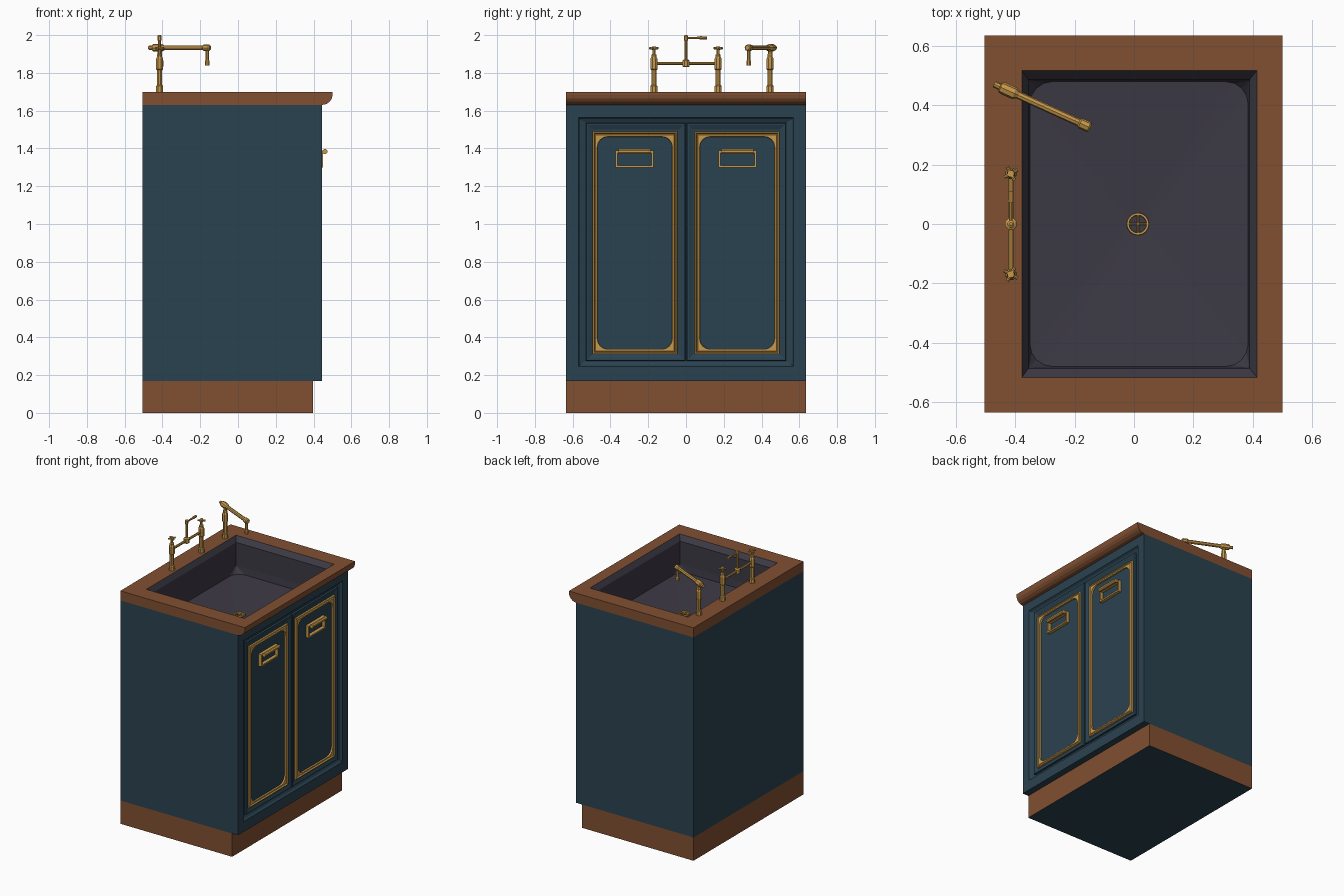
import bpy, bmesh
from math import sin, cos, pi
from mathutils import Vector

if "Cube" in bpy.data.objects:
    bpy.data.objects.remove(bpy.data.objects["Cube"])


def material(name, rgb):
    m = bpy.data.materials.new(name)
    m.diffuse_color = (*rgb, 1)
    m.use_nodes = True
    m.node_tree.nodes["Principled BSDF"].inputs["Base Color"].default_value = m.diffuse_color
    return m


TEAL = material("teal_paint", (0.023, 0.054, 0.08))
WOOD = material("wood", (0.22, 0.08, 0.032))
STONE = material("dark_basin", (0.045, 0.041, 0.058))
GOLD = material("brass", (0.58, 0.32, 0.07))


def finish(name, bm, *mats):
    me = bpy.data.meshes.new(name)
    bm.to_mesh(me)
    bm.free()
    for m in mats:
        me.materials.append(m)
    ob = bpy.data.objects.new(name, me)
    bpy.context.collection.objects.link(ob)
    return ob


def rings(name, levels, mat, axis="z", cap=True, back=False, drop=None):
    """Nested (rounded) rectangles (a0, a1, b0, b1, radius, depth) joined in order."""
    bm = bmesh.new()
    loops = []
    for a0, a1, b0, b1, r, d in levels:
        corners = [(a1 - r, b1 - r), (a0 + r, b1 - r), (a0 + r, b0 + r), (a1 - r, b0 + r)]
        loop = []
        for k, (ca, cb) in enumerate(corners):
            for j in range(5):
                t = pi / 2 * (k + j / 4)
                a, b = ca + r * cos(t), cb + r * sin(t)
                loop.append(bm.verts.new((a, b, d) if axis == "z" else (d, a, b)))
        loops.append(loop)
    for o, i in zip(loops, loops[1:]):
        for k in range(20):
            n = (k + 1) % 20
            bm.faces.new((o[k], o[n], i[n], i[k]))
    if cap:
        bm.faces.new(loops[-1])
    if back:
        bm.faces.new(loops[0][::-1])
    bmesh.ops.remove_doubles(bm, verts=bm.verts[:], dist=1e-5)
    if drop:
        bm.normal_update()
        bmesh.ops.delete(bm, geom=[f for f in bm.faces if drop(f)], context="FACES_ONLY")
    return finish(name, bm, mat)


def box(name, lo, hi, *mats):
    bm = bmesh.new()
    bmesh.ops.create_cube(bm, size=1)
    for v in bm.verts:
        v.co = [(l + h) / 2 + c * (h - l) for l, h, c in zip(lo, hi, v.co)]
    if len(mats) > 1:
        bm.normal_update()
        for f in bm.faces:
            f.material_index = int(f.normal.z < -0.5)
    return finish(name, bm, *mats)


def lathe(name, start, direction, profile, n=8):
    """Turned brass part: profile of (distance, radius) along a direction."""
    bm = bmesh.new()
    q = Vector((0, 0, 1)).rotation_difference(Vector(direction))
    loops = [[bm.verts.new(Vector(start) + q @ Vector((r * cos(2 * pi * (k + .5) / n), r * sin(2 * pi * (k + .5) / n), t)))
              for k in range(n)] for t, r in profile]
    for o, i in zip(loops, loops[1:]):
        for k in range(n):
            bm.faces.new((o[k], o[(k + 1) % n], i[(k + 1) % n], i[k]))
    bm.faces.new(loops[0][::-1])
    bm.faces.new(loops[-1])
    return finish(name, bm, GOLD)


def rod(name, a, b, r):
    d = Vector(b) - Vector(a)
    return lathe(name, a, d, [(0, r), (d.length, r)])


# Plinth and cabinet body with stepped front frame, open on top under the counter
box("plinth", (-.505, -.635, 0), (.397, .635, .17), WOOD, TEAL)
rings("cabinet_body", [
    (-.635, .635, .17, 1.63, 0, -.505), (-.635, .635, .17, 1.63, 0, .445),
    (-.57, .57, .245, 1.565, 0, .445), (-.56, .56, .255, 1.555, 0, .432),
    (-.53, .53, .275, 1.535, 0, .422)],
    TEAL, "x", back=True, drop=lambda f: f.normal.z > .9 and f.calc_center_median().z > 1.62)

# Countertop with rounded front edge
bm = bmesh.new()
edge = [(-.505, 1.63), (.445, 1.63), (.468, 1.635), (.486, 1.648), (.497, 1.665), (.5, 1.682), (.5, 1.70), (-.505, 1.70)]
f = bm.faces.new([bm.verts.new((x, -.635, z)) for x, z in edge])
g = bmesh.ops.extrude_face_region(bm, geom=[f])["geom"]
bmesh.ops.translate(bm, verts=[v for v in g if isinstance(v, bmesh.types.BMVert)], vec=(0, 1.27, 0))
bmesh.ops.recalc_face_normals(bm, faces=bm.faces[:])
counter = finish("countertop", bm, WOOD)
X0, X1, Y = -.378, .414, .517
cutter = box("basin_cutter", (X0, -Y, 1.5), (X1, Y, 1.8), WOOD)
cutter.hide_render = True
mod = counter.modifiers.new("basin_hole", "BOOLEAN")
mod.operation, mod.object, mod.solver = "DIFFERENCE", cutter, "EXACT"
bpy.context.view_layer.objects.active = counter
bpy.ops.object.modifier_apply(modifier=mod.name)
bpy.data.objects.remove(cutter)

# Basin: chamfered rim, walls, floor sloping to the drain
DX = .013
rings("basin", [
    (X0, X1, -Y, Y, 0, 1.70), (X0 + .022, X1 - .024, -.487, .487, 0, 1.665),
    (X0 + .024, X1 - .026, -.484, .484, 0, 1.50), (X0 + .027, X1 - .029, -.48, .48, .075, 1.45),
    (DX - .035, DX + .035, -.035, .035, .035, 1.42), (DX - .034, DX + .034, -.034, .034, .034, 1.405)], STONE)

# Drain ring and cross
rings("drain_ring", [(DX - s, DX + s, -s, s, s, z) for s, z in
                     ((.039, 1.415), (.037, 1.428), (.03, 1.428), (.029, 1.41))], GOLD, cap=False)
rod("drain_bar_x", (DX - .033, 0, 1.422), (DX + .033, 0, 1.422), .004)
rod("drain_bar_y", (DX, -.033, 1.422), (DX, .033, 1.422), .004)

# Doors with brass trim and drop handles
for side, s in (("left", -1), ("right", 1)):
    def rect(inset, r, d, y0=.003, y1=.53, z0=.275, z1=1.535):
        a, b = sorted((s * (y0 + inset), s * (y1 - inset)))
        return (a, b, z0 + inset, z1 - inset, r, d)

    def trim(inset, r, d):
        return rect(inset, r, d, .045, .497, .31, 1.49)
    rings(side + "_door", [rect(0, 0, .415), rect(.002, 0, .436), rect(.012, 0, .436), rect(.035, 0, .426)], TEAL, "x")
    rings(side + "_door_trim", [
        trim(0, 0, .42), trim(.002, 0, .437), trim(.009, 0, .44), trim(.014, 0, .431),
        trim(.018, 0, .437), trim(.027, .055, .437), trim(.029, .055, .42)], GOLD, "x", cap=False)
    c = s * .273
    for name, y0, y1, z0, z1 in (("bottom", -.1, .1, 1.30, 1.311), ("top", -.1, .1, 1.377, 1.388),
                                 ("inner", -.1, -.09, 1.311, 1.377), ("outer", .09, .1, 1.311, 1.377)):
        box(f"{side}_handle_{name}", (.42, c + y0, z0), (.45, c + y1, z1), GOLD)
    rod(side + "_handle_grip", (.46, c - .085, 1.383), (.46, c + .085, 1.383), .014)

# Bridge tap: two valve posts, cross bar, riser and swung spout
FX, BZ = -.415, 1.7
post = [(0, .02), (.03, .02), (.036, .015), (.115, .015), (.12, .02), (.175, .02), (.185, .015), (.195, .015)]
for side, s in (("left", -1), ("right", 1)):
    y = s * .17
    lathe(side + "_valve", (FX, y, BZ), (0, 0, 1), post + [(.2, .009), (.222, .009), (.224, .014), (.24, .012)])
    for k, a in enumerate((.5, .5 + pi / 2)):
        d = Vector((cos(a), s * sin(a), 0)) * .026
        p = Vector((FX, y, BZ + .231))
        rod(f"{side}_valve_cross_{k}", p - d, p + d, .006)
rod("bridge_bar", (FX, -.165, 1.85), (FX, .165, 1.85), .009)
lathe("bridge_joint", (FX, 0, 1.83), (0, 0, 1), [(0, .013), (.005, .021), (.035, .021), (.04, .013)])
rod("bridge_riser", (FX, 0, 1.86), (FX, 0, 1.985), .008)
lathe("riser_cap", (FX, 0, 1.97), (0, 0, 1), [(0, .009), (.005, .012), (.026, .012), (.03, .006)])
lathe("bridge_spout", (FX, 0, 1.985), (0, 1, 0), [(0, .006), (.07, .007), (.075, .01), (.11, .009)])

# Side spout: post, angled arm and downturned nozzle
lathe("spout_post", (FX, .445, BZ), (0, 0, 1), post + [(.2, .013), (.235, .013)])
A, B = Vector((-.472, .472, 1.933)), Vector((-.163, .332, 1.933))
L = (B - A).length
lathe("spout_arm", A, B - A, [(0, .011), (.022, .011), (.025, .019), (.035, .021), (.075, .021), (.09, .013),
                              (L - .025, .013), (L - .02, .018), (L + .012, .018), (L + .018, .012)])
lathe("spout_nozzle", (B.x, B.y, 1.84), (0, 0, 1), [(0, .014), (.022, .014), (.027, .011), (.09, .011)])
